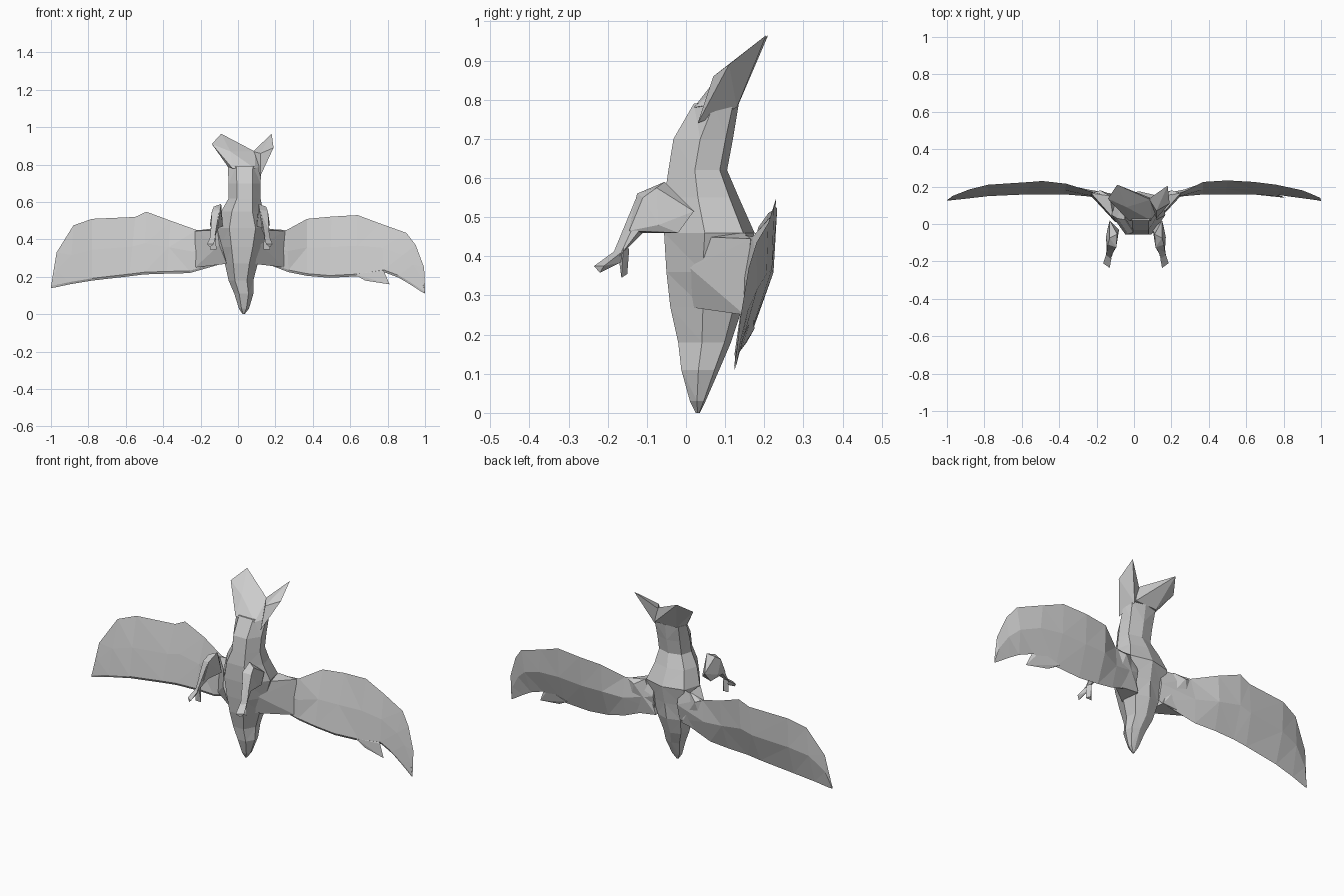
import bpy, bmesh
from mathutils import Vector


def finish(name, bm):
    bmesh.ops.recalc_face_normals(bm, faces=bm.faces[:])
    me = bpy.data.meshes.new(name)
    bm.to_mesh(me)
    bm.free()
    ob = bpy.data.objects.new(name, me)
    bpy.context.collection.objects.link(ob)
    return ob


def loft(name, rings):
    """Skin a list of equal rings of points and cap both ends."""
    bm = bmesh.new()
    rows = [[bm.verts.new(p) for p in r] for r in rings]
    n = len(rows[0])
    for a, b in zip(rows, rows[1:]):
        for i in range(n):
            j = (i + 1) % n
            bm.faces.new((a[i], a[j], b[j], b[i]))
    bm.faces.new(rows[0])
    bm.faces.new(rows[-1])
    bmesh.ops.triangulate(bm, faces=bm.faces[:])
    return finish(name, bm)


def hull(name, pts):
    """Faceted solid around a few points."""
    bm = bmesh.new()
    for p in pts:
        bm.verts.new(p)
    res = bmesh.ops.convex_hull(bm, input=bm.verts[:])
    junk = [v for v in bm.verts if not v.link_faces]
    bmesh.ops.delete(bm, geom=junk, context='VERTS')
    return finish(name, bm)


# Body, head and beak: z, x left, x right, y front, y back
SECTION = [(-.5, -1), (.45, -1), (.95, -.1), (.8, .75), (0, 1), (-.8, .75), (-1, -.1)]
body = [(0, .025, .035, .025, .035), (.03, .005, .06, .01, .05),
        (.11, -.02, .085, -.012, .085), (.18, -.05, .085, -.02, .115),
        (.27, -.07, .11, -.04, .145), (.36, -.095, .145, -.05, .155),
        (.46, -.12, .175, -.056, .175), (.55, -.09, .14, -.055, .135),
        (.62, -.05, .125, -.045, .105), (.70, -.05, .125, -.032, .12),
        (.79, -.055, .13, .02, .135)]
rings = []
for z, x0, x1, y0, y1 in body:
    rings.append([((x0 + x1) / 2 + u * (x1 - x0) / 2,
                   (y0 + y1) / 2 + v * (y1 - y0) / 2, z) for u, v in SECTION])
loft("body", rings)

# Forked tail
hull("tail_left", [(-.03, .02, .78), (.09, .02, .78), (-.055, .07, .79), (.128, .075, .79),
                   (-.03, .13, .79), (.1, .135, .79), (-.14, .135, .91),
                   (-.09, .21, .965), (.09, .13, .87), (.03, .145, .87), (-.04, .09, .87)])
hull("tail_right", [(.12, .03, .74), (.13, .07, .79), (.105, .13, .78), (.08, .135, .87),
                    (.12, .07, .86), (.19, .11, .89), (.18, .205, .965)])


def wing(name, stations):
    """Stations: x top, z top, y top, x bottom, z bottom, y bottom, thickness."""
    rings = []
    for xt, zt, yt, xb, zb, yb, t in stations:
        top, bot = Vector((xt, yt, zt)), Vector((xb, yb, zb))
        mid = top.lerp(bot, .5)
        rings.append([top, mid + Vector((0, -t * .3, 0)), bot + Vector((0, -t * .2, .012)),
                      bot, mid + Vector((0, t * .7, 0))])
    loft(name, rings)


wing("wing_left", [
    (-.05, .46, .13, -.05, .28, .13, .03), (-.22, .45, .17, -.26, .22, .155, .03),
    (-.36, .50, .215, -.38, .217, .165, .03), (-.49, .548, .23, -.50, .213, .165, .035),
    (-.55, .52, .225, -.58, .203, .165, .035), (-.78, .51, .21, -.78, .18, .155, .03),
    (-.88, .475, .185, -.90, .16, .14, .025), (-.97, .33, .15, -.97, .145, .13, .012),
    (-.998, .16, .127, -1, .14, .125, .004)])
wing("wing_right", [
    (.10, .46, .13, .10, .29, .13, .03), (.26, .45, .17, .27, .225, .155, .03),
    (.37, .51, .225, .37, .205, .165, .035), (.50, .522, .233, .49, .195, .165, .035),
    (.64, .53, .225, .64, .203, .165, .035), (.76, .485, .21, .78, .225, .16, .03),
    (.90, .435, .18, .86, .195, .148, .025), (.95, .37, .16, .92, .16, .138, .015),
    (.995, .25, .14, .97, .127, .13, .008), (1, .13, .126, .998, .11, .124, .004)])
# Loose feather at the notch of the right wing
hull("wing_feather", [(.62, .16, .215), (.62, .175, .215), (.68, .155, .18),
                      (.81, .14, .16), (.78, .15, .23), (.74, .17, .25)])

# Shoulders joining wings to body
for name, c, s in (("shoulder_left", -.01, -1), ("shoulder_right", .03, 1)):
    hull(name, [(c + s * x, y, z) for x, y, z in [
        (.05, .01, .27), (.06, .14, .27), (.09, .01, .37), (.10, .03, .45), (.12, .15, .46),
        (.10, .08, .28), (.17, .13, .28), (.22, .15, .25), (.22, .165, .445), (.17, .18, .43)]])

# Legs: thigh, shin and splayed toes
for name, c, s in (("left", -.13, -1), ("right", .15, 1)):
    def at(pts):
        return [(c + s * x, y, z) for x, y, z in pts]
    hull("thigh_" + name, at([
        (.0, .02, .515), (-.04, -.055, .59), (-.05, -.03, .47), (.01, -.02, .46),
        (-.035, -.125, .56), (.01, -.11, .55), (.02, -.07, .48),
        (-.02, -.15, .46), (.015, -.145, .465), (.0, -.075, .575)]))
    hull("shin_" + name, at([
        (-.03, -.125, .555), (.01, -.11, .53), (-.03, -.10, .47), (.015, -.12, .465),
        (-.005, -.185, .41), (.02, -.17, .40), (.0, -.155, .42)]))
    hull("front_toe_" + name, at([
        (-.01, -.18, .415), (.02, -.165, .41), (.01, -.165, .385),
        (.035, -.21, .375), (.0, -.235, .375), (.02, -.22, .358)]))
    hull("rear_toe_" + name, at([
        (-.01, -.175, .42), (.02, -.16, .42), (.0, -.145, .42),
        (-.015, -.165, .345), (.02, -.165, .345), (.0, -.15, .355)]))
